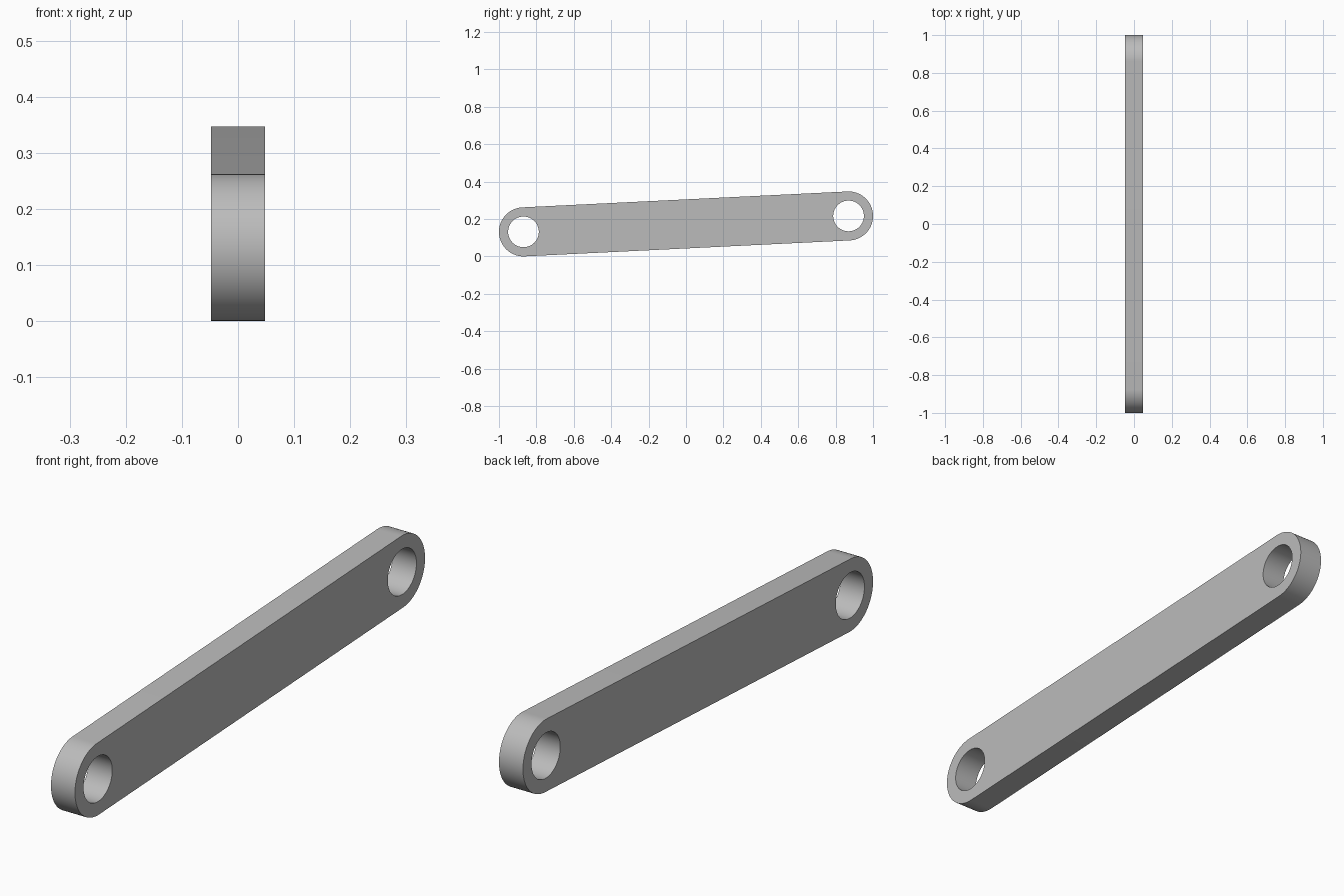
import bpy, bmesh, math
from mathutils import Matrix, Vector

cube = bpy.data.objects.get("Cube")
if cube:
    bpy.data.objects.remove(cube, do_unlink=True)

THICK, RADIUS, HOLE = 0.096, 0.131, 0.082
PIVOTS = [Vector((-0.869, 0.131)), Vector((0.869, 0.216))]   # (y, z) of each end
SEGMENTS = 48

grey = bpy.data.materials.new("mid_grey")
grey.use_nodes = True
colour = (0.5, 0.5, 0.5, 1)
grey.diffuse_color = colour
grey.node_tree.nodes["Principled BSDF"].inputs["Base Color"].default_value = colour


def make_object(name, bm):
    mesh = bpy.data.meshes.new(name)
    bmesh.ops.recalc_face_normals(bm, faces=bm.faces)
    bm.to_mesh(mesh)
    bm.free()
    ob = bpy.data.objects.new(name, mesh)
    bpy.context.collection.objects.link(ob)
    return ob


# Bar: a rounded-end outline extruded through the thickness
slope = PIVOTS[1] - PIVOTS[0]
tilt = math.atan2(slope.y, slope.x)
bm = bmesh.new()
outline = []
for centre, start in zip(PIVOTS, (tilt + math.pi / 2, tilt - math.pi / 2)):
    for i in range(SEGMENTS + 1):
        a = start + math.pi * i / SEGMENTS
        outline.append(bm.verts.new((-THICK / 2,
                                     centre.x + RADIUS * math.cos(a),
                                     centre.y + RADIUS * math.sin(a))))
side = bm.faces.new(outline)
extruded = bmesh.ops.extrude_face_region(bm, geom=[side], use_keep_orig=True)
bmesh.ops.translate(bm, vec=(THICK, 0, 0),
                    verts=[v for v in extruded["geom"] if isinstance(v, bmesh.types.BMVert)])
bar = make_object("link_bar", bm)
bar.data.materials.append(grey)

# Pivot holes: a cylinder cut through each end
for name, centre in zip(("front_hole_cutter", "back_hole_cutter"), PIVOTS):
    bm = bmesh.new()
    bmesh.ops.create_cone(bm, cap_ends=True, segments=2 * SEGMENTS,
                          radius1=HOLE, radius2=HOLE, depth=THICK * 2,
                          matrix=Matrix.Translation((0, centre.x, centre.y))
                          @ Matrix.Rotation(math.pi / 2, 4, "Y"))
    cutter = make_object(name, bm)
    cutter.data.materials.append(grey)
    cutter.hide_render = True
    bpy.context.view_layer.objects.active = bar
    cut = bar.modifiers.new(name, "BOOLEAN")
    cut.operation, cut.solver, cut.object = "DIFFERENCE", "EXACT", cutter
    bpy.ops.object.modifier_apply(modifier=cut.name)
    bpy.data.objects.remove(cutter, do_unlink=True)

# Smooth curved walls with sharp rims
bpy.ops.object.select_all(action="DESELECT")
bar.select_set(True)
bpy.context.view_layer.objects.active = bar
bpy.ops.object.shade_smooth_by_angle(angle=math.radians(30))
